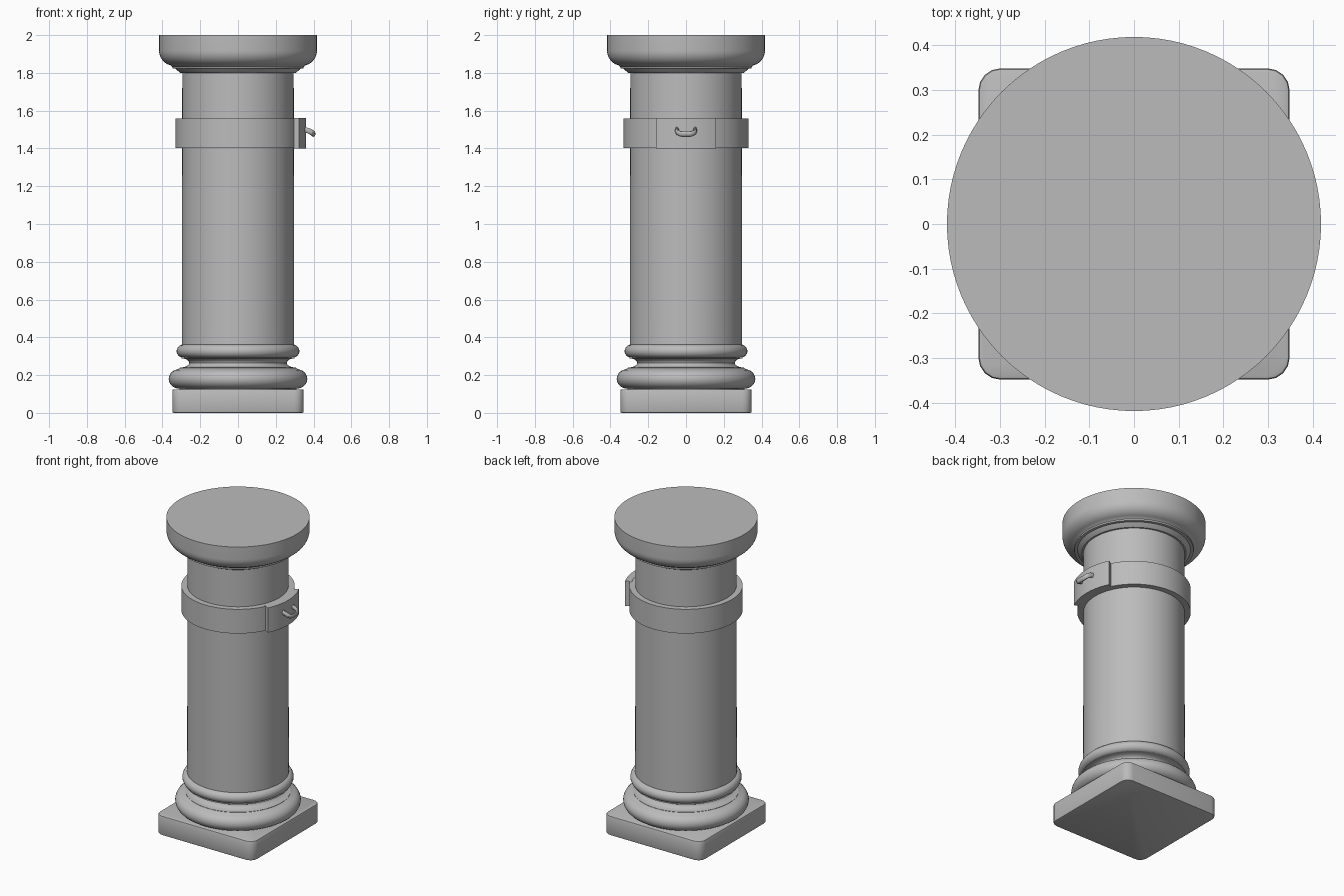
import bpy, bmesh, math
from mathutils import Vector

cube = bpy.data.objects.get("Cube")
if cube:
    bpy.data.objects.remove(cube, do_unlink=True)

stone = bpy.data.materials.new("grey_stone")
stone.use_nodes = True
GREY = (0.5, 0.5, 0.5, 1)
stone.diffuse_color = GREY
stone.node_tree.nodes["Principled BSDF"].inputs["Base Color"].default_value = GREY


def finish(name, bm, smooth=True):
    bmesh.ops.recalc_face_normals(bm, faces=bm.faces)
    mesh = bpy.data.meshes.new(name)
    bm.to_mesh(mesh)
    bm.free()
    ob = bpy.data.objects.new(name, mesh)
    bpy.context.collection.objects.link(ob)
    mesh.materials.append(stone)
    if smooth:
        bpy.ops.object.select_all(action="DESELECT")
        ob.select_set(True)
        bpy.context.view_layer.objects.active = ob
        bpy.ops.object.shade_smooth_by_angle(angle=math.radians(35))
    return ob


def lathe(name, profile, sides=96):
    """Turn (radius, height) points into a solid with flat caps."""
    bm = bmesh.new()
    rings = []
    for r, z in profile:
        rings.append([bm.verts.new((r * math.cos(i * math.tau / sides),
                                    r * math.sin(i * math.tau / sides), z))
                      for i in range(sides)])
    for a, b in zip(rings, rings[1:]):
        for i in range(sides):
            j = (i + 1) % sides
            bm.faces.new((a[i], a[j], b[j], b[i]))
    bm.faces.new(rings[0])
    bm.faces.new(rings[-1])
    return finish(name, bm)


def arc(cr, cz, rr, rz, start, end, steps=10):
    """Elliptical arc in profile space, angles in degrees."""
    angles = [math.radians(start + (end - start) * i / steps) for i in range(steps + 1)]
    return [(cr + rr * math.cos(a), cz + rz * math.sin(a)) for a in angles]


# Square plinth with rounded corners
bm = bmesh.new()
bmesh.ops.create_cube(bm, size=1)
for v in bm.verts:
    v.co = (v.co.x * 0.696, v.co.y * 0.696, (v.co.z + 0.5) * 0.125)
upright = [e for e in bm.edges if abs(e.verts[0].co.z - e.verts[1].co.z) > 0.1]
bmesh.ops.bevel(bm, geom=upright, offset=0.05, segments=4, profile=0.5, affect="EDGES")
rims = [e for e in bm.edges if abs(e.verts[0].co.z - e.verts[1].co.z) < 0.01]
bmesh.ops.bevel(bm, geom=rims, offset=0.008, segments=2, profile=0.5, affect="EDGES")
finish("plinth", bm)

# Moulded base: large roll, hollow, small roll
lathe("base_moulding",
      [(0.31, 0.115), (0.31, 0.13)]
      + arc(0.31, 0.18, 0.057, 0.052, -80, 80)
      + [(0.308, 0.238)]
      + arc(0.308, 0.265, 0.05, 0.025, 270, 90)
      + [(0.285, 0.292)]
      + arc(0.29, 0.327, 0.035, 0.035, -80, 90)
      + [(0.28, 0.362)])

# Shaft
lathe("shaft", [(0.297, 0.35), (0.295, 1.83)])

# Capital with a stepped neck and a rounded underside
lathe("capital",
      [(0.29, 1.8), (0.305, 1.8), (0.318, 1.81), (0.33, 1.822), (0.348, 1.822), (0.348, 1.832)]
      + arc(0.338, 1.918, 0.08, 0.08, -75, 0)
      + [(0.418, 2.0)])

# Band around the shaft
lathe("band", [(0.28, 1.402), (0.331, 1.402), (0.331, 1.558), (0.28, 1.558)])

# Raised curved plate on the left side of the band
bm = bmesh.new()
half, steps = math.radians(26), 16
rows = []
for i in range(steps + 1):
    a = -half + 2 * half * i / steps
    rows.append([bm.verts.new((r * math.cos(a), r * math.sin(a), z))
                 for r, z in ((0.32, 1.4), (0.36, 1.4), (0.36, 1.56), (0.32, 1.56))])
for a, b in zip(rows, rows[1:]):
    for k in range(4):
        bm.faces.new((a[k], a[(k + 1) % 4], b[(k + 1) % 4], b[k]))
bm.faces.new(rows[0])
bm.faces.new(rows[-1])
finish("band_plate", bm)

# Small drooping loop handle, swept with a round section
path = [(0.35, 0.048, 1.5), (0.375, 0.048, 1.493), (0.39, 0.045, 1.485),
        (0.398, 0.034, 1.479), (0.4, 0.02, 1.476)]
path += [(x, -y, z) for x, y, z in reversed(path)]
path = [Vector(p) for p in path]
bm = bmesh.new()
loops = []
up = Vector((0.26, 0, 0.966))
for i, p in enumerate(path):
    tangent = (path[min(i + 1, len(path) - 1)] - path[max(i - 1, 0)]).normalized()
    side = tangent.cross(up).normalized()
    lift = side.cross(tangent)
    loops.append([bm.verts.new(p + side * 0.01 * math.cos(k * math.tau / 10)
                               + lift * 0.015 * math.sin(k * math.tau / 10))
                  for k in range(10)])
for a, b in zip(loops, loops[1:]):
    for k in range(10):
        bm.faces.new((a[k], a[(k + 1) % 10], b[(k + 1) % 10], b[k]))
bm.faces.new(loops[0])
bm.faces.new(loops[-1])
finish("band_handle", bm)
